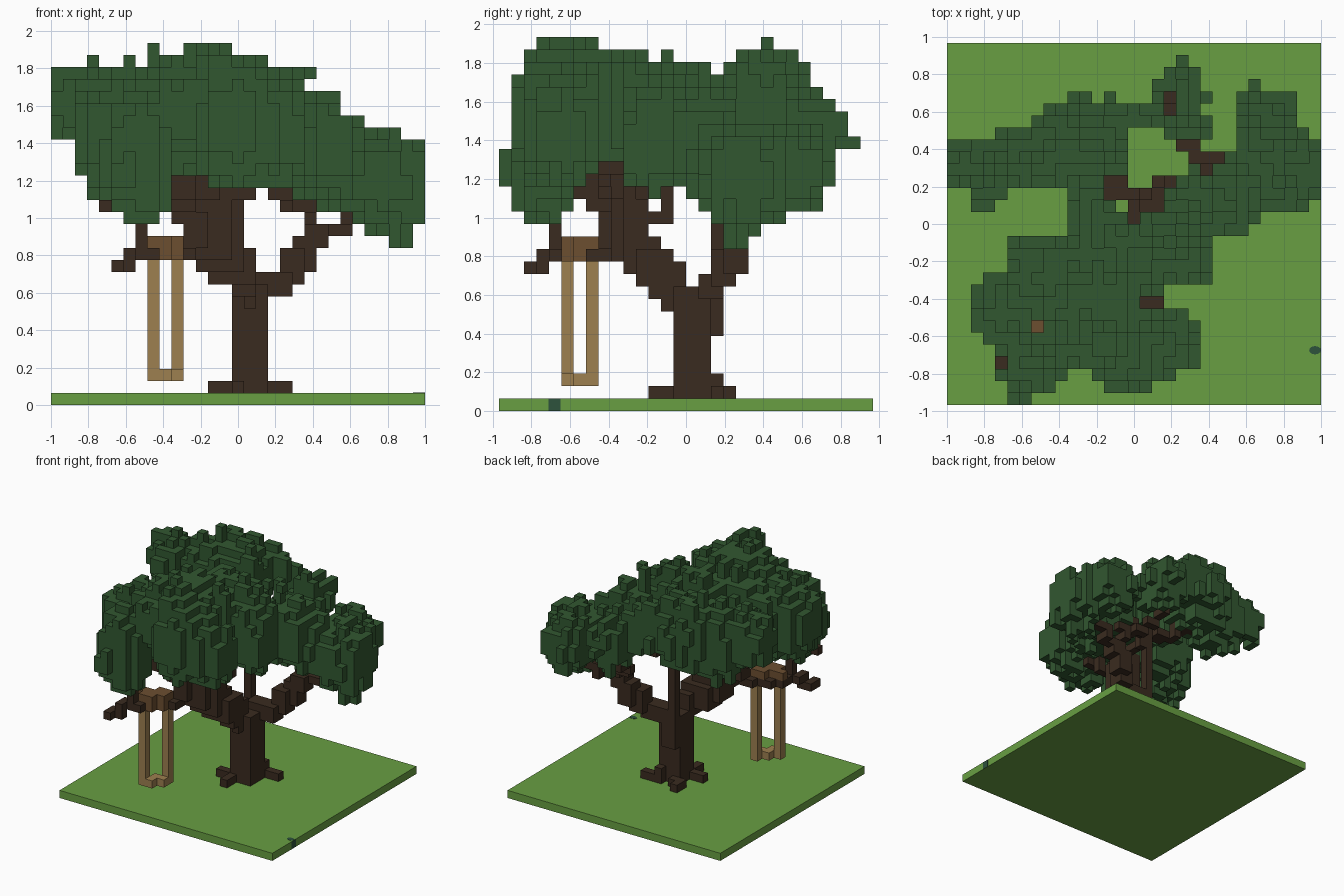
import bpy, bmesh, math, random
from mathutils import Vector

random.seed(4)
cube = bpy.data.objects.get("Cube")
if cube:
    bpy.data.objects.remove(cube, do_unlink=True)

S = 2 / 31                                   # size of one block
ORIGIN = Vector((-1, -15 * S, 0))


def material(name, color):
    m = bpy.data.materials.new(name)
    m.use_nodes = True
    m.diffuse_color = (*color, 1)
    bsdf = m.node_tree.nodes["Principled BSDF"]
    bsdf.inputs["Base Color"].default_value = (*color, 1)
    bsdf.inputs["Roughness"].default_value = 0.9
    return m


GRASS = material("grass green", (.14, .345, .055))
LEAF = material("leaf green", (.031, .096, .03))
BARK = material("dark bark", (.042, .024, .014))
ROPE = material("tan rope", (.34, .215, .08))
KNOT = material("brown knot", (.15, .077, .03))
POND = material("deep green", (.026, .085, .045))


def finish(bm, name, mat):
    bmesh.ops.recalc_face_normals(bm, faces=bm.faces)
    me = bpy.data.meshes.new(name)
    bm.to_mesh(me)
    bm.free()
    me.materials.append(mat)
    ob = bpy.data.objects.new(name, me)
    bpy.context.collection.objects.link(ob)
    return ob


def add_box(bm, lo, hi):
    lo, hi = Vector(lo), Vector(hi)
    geo = bmesh.ops.create_cube(bm, size=1)["verts"]
    bmesh.ops.scale(bm, vec=hi - lo, verts=geo)
    bmesh.ops.translate(bm, vec=(lo + hi) / 2, verts=geo)


def build(cells, name, mat):
    """Join the blocks of each column into upright boxes."""
    bm = bmesh.new()
    for i, j, k in sorted(cells):
        if (i, j, k - 1) in cells:
            continue
        top = k
        while (i, j, top) in cells:
            top += 1
        add_box(bm, ORIGIN + Vector((i, j, k)) * S, ORIGIN + Vector((i + 1, j + 1, top)) * S)
    return finish(bm, name, mat)


def cell(p):
    return tuple(math.floor(c / S + 1e-4) for c in Vector(p) - ORIGIN)


def limb(points, reach=0):
    """Blocks along a path; reach thickens it by that distance."""
    out = set()
    offs = (-reach, 0, reach) if reach else (0,)
    for a, b in zip(points, points[1:]):
        a, b = Vector(a), Vector(b)
        n = max(2, int((b - a).length / S * 3))
        for t in range(n + 1):
            p = a.lerp(b, t / n)
            out |= {cell(p + Vector((x, y, z))) for x in offs for y in offs for z in offs}
    return out


# Ground slab, with the small spot on its top and side
bm = bmesh.new()
add_box(bm, ORIGIN, (1, 15 * S, S))
finish(bm, "ground", GRASS)
bm = bmesh.new()
bmesh.ops.create_cone(bm, cap_ends=True, segments=12, radius1=.032, radius2=.032, depth=.003)
bmesh.ops.scale(bm, vec=(1, .7, 1), verts=bm.verts)
bmesh.ops.translate(bm, vec=(.968, -.675, S), verts=bm.verts)
add_box(bm, (.998, -.71, 0), (1.001, -.65, S))
finish(bm, "ground_spot", POND)

# Trunk, flaring a little towards the fork
wood = {(i, j, k) for i in (15, 16, 17) for j in (14, 15, 16) for k in range(1, 10)}
wood |= {(i, 17, k) for i in (15, 16) for k in range(6, 10)}
wood |= {(16, 13, k) for k in (8, 9)}
# Roots
wood |= {(13, 14, 1), (14, 14, 1), (15, 13, 1), (15, 12, 1), (17, 17, 1), (17, 17, 2)}
wood |= {(18, 17, 1), (19, 17, 1), (14, 17, 1), (14, 18, 1), (15, 17, 1)}
# Branches
wood |= limb([(.03, -.12, .7), (-.08, -.2, .78), (-.15, -.3, .88), (-.16, -.33, 1.18)], .06)
wood |= limb([(-.02, -.22, .75), (-.02, -.28, 1.02)], .03)
wood |= limb([(-.16, -.34, 1.18), (-.15, -.24, 1.26)], .02)
wood |= limb([(-.2, -.36, .9), (-.28, -.4, 1.05), (-.34, -.55, 1.18)], .03)
wood |= limb([(-.05, -.25, .98), (0, -.12, 1.02), (.03, -.1, 1.1)])
wood |= limb([(-.03, -.25, 1), (0, -.3, 1.1), (.06, -.4, 1.2), (.12, -.4, 1.2)])
wood |= limb([(-.15, -.32, .82), (-.3, -.45, .82), (-.48, -.52, .82), (-.55, -.68, .8), (-.66, -.8, .74)])
wood |= limb([(-.52, -.66, .85), (-.54, -.7, 1.08), (-.71, -.74, 1.08)])
wood |= limb([(0, .16, .6), (0, .16, 1.25), (-.13, .22, 1.25)])
wood |= limb([(-.06, .16, 1.25), (-.13, .16, 1.25)])
wood |= limb([(0, .16, 1.17), (0, .03, 1.18), (.03, -.04, 1.18)])
wood |= limb([(0, .16, 1.1), (.13, .2, 1.2), (.19, .22, 1.25)])
wood |= limb([(.1, .13, .66), (.26, .16, .66), (.27, .2, .72), (.36, .25, .82), (.42, .29, .93)], .025)
wood |= limb([(.42, .3, .95), (.57, .32, .95), (.7, .35, 1.02)])
wood |= limb([(.4, .29, .98), (.39, .36, 1.05), (.45, .36, 1.05)])
wood |= limb([(.39, .36, 1.05), (.32, .37, 1.05), (.31, .42, 1.08), (.25, .43, 1.08), (.19, .62, 1.25), (.19, .69, 1.4)])
wood |= limb([(-.13, .22, 1.25), (-.3, .35, 1.35)])
wood |= {(7, 5, 12), (8, 4, 12), (11, 7, 12)}

# Foliage clumps: centre x, y, half widths, lowest and highest point
CLUMPS = [
    (-.84, .32, .18, .13, 1.4, 1.83), (-.78, .2, .1, .12, 1.45, 1.78),
    (-.52, .36, .27, .18, 1.2, 1.82), (-.3, .46, .27, .18, 1.28, 1.88),
    (-.18, .33, .17, .14, 1.33, 1.82), (-.08, .6, .22, .07, 1.38, 1.8),
    (.24, .64, .15, .15, 1.16, 1.66), (.26, .78, .1, .08, 1.34, 1.48), (.28, .52, .12, .08, 1.2, 1.5),
    (.8, .3, .22, .23, .93, 1.47), (.7, .56, .17, .17, 1.02, 1.47),
    (.55, .2, .2, .18, 1.05, 1.5), (.4, .1, .24, .2, 1.12, 1.66),
    (-.24, .07, .14, .18, 1.3, 1.74), (.05, -.1, .35, .16, 1.28, 1.82),
    (.25, -.2, .19, .13, 1.1, 1.68), (-.44, -.2, .25, .14, 1.15, 1.72),
    (-.2, -.45, .38, .32, 1.22, 1.89), (-.62, -.45, .25, .21, 1.1, 1.74),
    (-.54, -.74, .18, .18, .92, 1.64), (-.03, -.7, .2, .2, 1.15, 1.88),
    (.19, -.64, .17, .17, 1.15, 1.72),
]
leaves = set()
for cx, cy, rx, ry, low, high in CLUMPS:
    for i in range(31):
        for j in range(30):
            x, y = ORIGIN.x + (i + .5) * S, ORIGIN.y + (j + .5) * S
            d = abs((x - cx) / rx) ** 2.6 + abs((y - cy) / ry) ** 2.6
            d *= random.uniform(.85, 1.12)
            if d >= 1:
                continue
            mid, half = (low + high) / 2, (high - low) / 2 * (1 - d) ** .4
            top = round((mid + half) / S + random.uniform(-1.3, .5))
            base = round((mid - half) / S + random.uniform(-.5, 1.2))
            leaves |= {(i, j, k) for k in range(base, min(29, max(top, base + 2)))}

# Stray tufts on the crown and rim
for x, y, z, n in ((-.45, .42, 1.75, 3), (-.14, -.74, 1.82, 2), (-.2, -.2, 1.8, 2),
                   (-.27, -.5, 1.82, 2), (-.08, -.6, 1.82, 2), (-.2, -.55, 1.82, 2),
                   (-.08, -.68, 1.82, 2), (.3, .08, 1.62, 3),
                   (.37, .05, 1.75, 1), (.26, .03, 1.75, 1), (.26, .87, 1.36, 1),
                   (-.32, .68, 1.45, 3), (-.26, .68, 1.5, 3), (-.14, .68, 1.45, 2), (.64, .73, 1.2, 2),
                   (-.64, -.93, 1.2, 2), (-.58, -.93, 1.2, 3), (-.64, -.87, 1.1, 5),
                   (-.98, .36, 1.45, 5), (-.98, .3, 1.45, 4), (.98, .3, 1.15, 4),
                   (.98, .36, 1.1, 5), (.83, .24, .87, 3), (.9, .26, .87, 3), (.5, .12, 1.62, 1)):
    i, j, k = cell((x, y, z))
    leaves |= {(i, j, k + s) for s in range(n)}

# Openings in the crown where branches show from above
openings = {(i, j) for i in (13, 14, 15) for j in (17, 18)}
openings |= {(15, 15), (15, 16), (18, 18), (21, 19), (20, 20), (21, 20), (22, 20)}
openings |= {(16, 8), (17, 8), (18, 24), (18, 25), (4, 3), (7, 6)}
leaves = {c for c in leaves if c[:2] not in openings}

# Swing: two ropes, a stepped seat and knots over the branch
steps = [(8, 5), (9, 5), (9, 6), (10, 6), (10, 7)]
ropes = {(i, j, k) for i, j in (steps[0], steps[-1]) for k in range(2, 12)}
seat = {(i, j, 2) for i, j in steps} - ropes
knots = {(i, j, 13) for i, j in steps + [(7, 6), (8, 6), (9, 7)]}
knots |= {(i, j, 12) for i, j in (steps[0], steps[-1], (9, 5), (10, 6))}

wood -= knots | ropes
leaves -= wood | knots | ropes
build(wood, "trunk_and_branches", BARK)
build(leaves, "foliage", LEAF)
build(ropes, "swing_ropes", ROPE)
build(seat, "swing_seat", ROPE)
build(knots, "swing_knots", KNOT)
